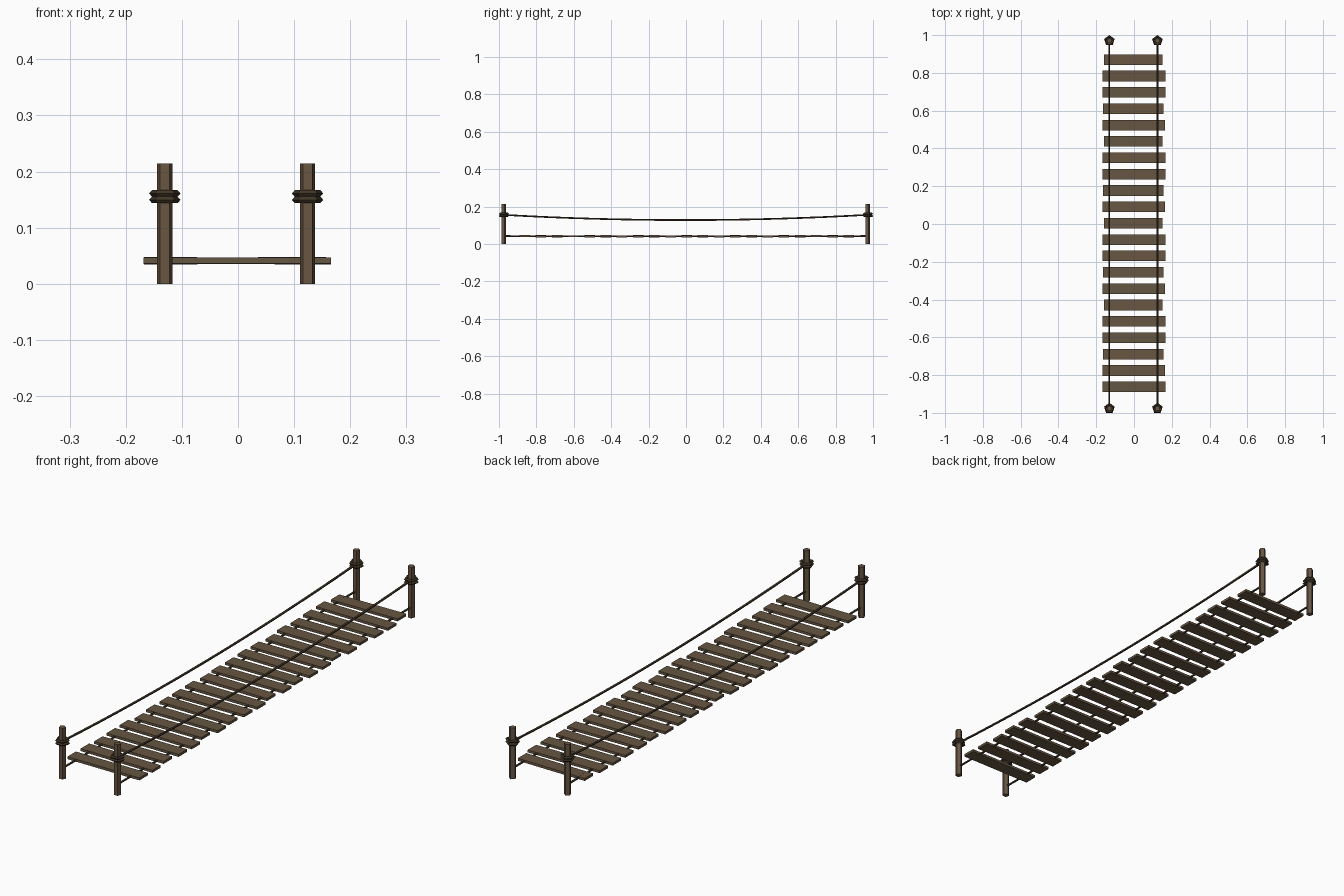
import bpy, bmesh, math
from mathutils import Matrix

if "Cube" in bpy.data.objects:
    bpy.data.objects.remove(bpy.data.objects["Cube"])


def material(name, rgb):
    m = bpy.data.materials.new(name)
    m.diffuse_color = (*rgb, 1)
    m.use_nodes = True
    m.node_tree.nodes["Principled BSDF"].inputs["Base Color"].default_value = m.diffuse_color
    return m


WOOD = material("brown wood", (0.138, 0.092, 0.055))
OLIVE = material("olive brown wood", (0.130, 0.096, 0.056))
ROPE = material("dark rope", (0.052, 0.037, 0.021))

XS = {"left": -0.1305, "right": 0.124}
YS = {"front": -0.976, "back": 0.9705}
Y_MID = sum(YS.values()) / 2


def finish(bm, name, mat):
    bmesh.ops.recalc_face_normals(bm, faces=bm.faces)
    me = bpy.data.meshes.new(name)
    bm.to_mesh(me)
    bm.free()
    me.materials.append(mat)
    ob = bpy.data.objects.new(name, me)
    bpy.context.collection.objects.link(ob)
    return ob


def pentagon(i, r):
    a = math.pi / 2 + i * math.tau / 5
    return r * math.cos(a), r * math.sin(a)


def loft(bm, rings, closed=False):
    """Skin consecutive point rings; cap the ends unless closed."""
    vs = [[bm.verts.new(p) for p in ring] for ring in rings]
    n = len(vs[0])
    for k in range(len(vs) if closed else len(vs) - 1):
        a, b = vs[k], vs[(k + 1) % len(vs)]
        for j in range(n):
            bm.faces.new((a[j], a[(j + 1) % n], b[(j + 1) % n], b[j]))
    if not closed:
        bm.faces.new(vs[0])
        bm.faces.new(vs[-1])


def post(name, x, y):
    bm = bmesh.new()
    loft(bm, [[(x + px, y + py, z) for px, py in (pentagon(i, 0.0142) for i in range(5))]
              for z in (0, 0.214)])
    finish(bm, name, WOOD)


def wrap(name, x, y, z):
    # five-sided ring with a diamond section
    bm = bmesh.new()
    section = [(0.0295, 0), (0.0237, 0.006), (0.0135, 0), (0.0237, -0.006)]
    rings = []
    for i in range(5):
        rings.append([(x + pentagon(i, r)[0], y + pentagon(i, r)[1], z + dz)
                      for r, dz in section])
    loft(bm, rings, closed=True)
    finish(bm, name, ROPE)


def rope(name, x, z_end, z_mid, radius, segs=16):
    bm = bmesh.new()
    half = (YS["back"] - YS["front"]) / 2
    rings = []
    for k in range(segs + 1):
        t = -1 + 2 * k / segs
        z = z_mid + (z_end - z_mid) * t * t
        rings.append([(x + px, Y_MID + half * t, z + pz)
                      for px, pz in (pentagon(i, radius) for i in range(5))])
    loft(bm, rings)
    finish(bm, name, ROPE)


# posts and their rope wraps
for sx, x in XS.items():
    for sy, y in YS.items():
        post(f"{sy}_{sx}_post", x, y)
        wrap(f"{sy}_{sx}_lower_wrap", x, y, 0.1495)
        wrap(f"{sy}_{sx}_upper_wrap", x, y, 0.161)
    # sagging hand rope and nearly straight deck rope
    rope(f"{sx}_hand_rope", x, 0.155, 0.127, 0.005)
    rope(f"{sx}_deck_rope", x, 0.042, 0.040, 0.0045)

# planks, lengths varying in a repeating pattern
HALF = [0.155, 0.167, 0.167, 0.161, 0.166]
for i in range(21):
    half = 0.167 if i == 20 else HALF[i % 5]
    y = 0.870 - i * 0.0866
    t = (y - Y_MID) / 0.97
    z = 0.0405 + 0.0015 * t * t
    roll = (-0.007, 0.007, 0.0)[i % 3]
    bm = bmesh.new()
    bmesh.ops.create_cube(bm, size=1, matrix=Matrix.Translation((-0.001 if half > 0.165 else -0.004, y, z))
                          @ Matrix.Rotation(roll, 4, 'Y')
                          @ Matrix.Diagonal((2 * half, 0.056, 0.0105, 1)))
    finish(bm, f"plank_{i + 1}", OLIVE if i % 3 == 2 else WOOD)
